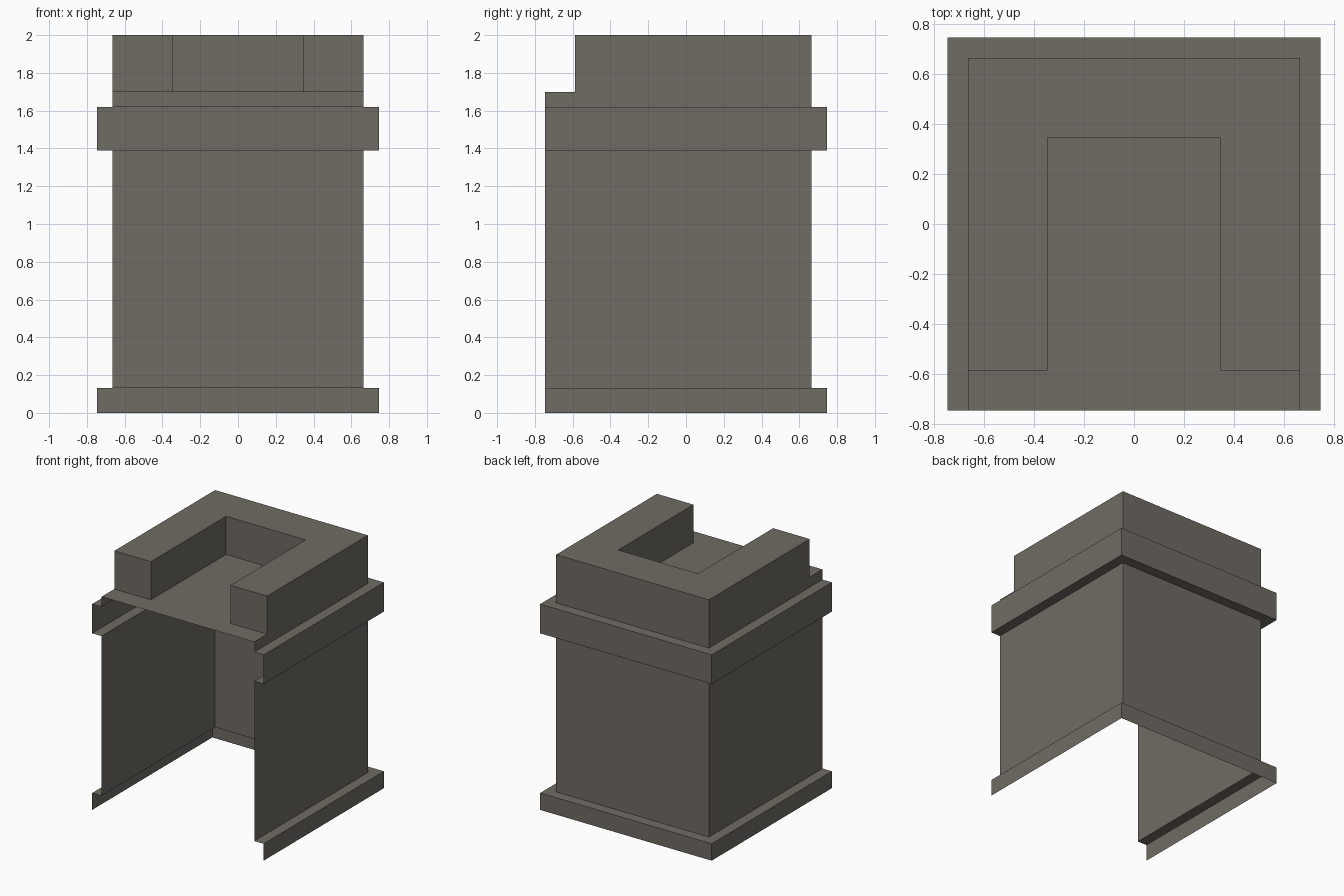
import bpy

if "Cube" in bpy.data.objects:
    bpy.data.objects.remove(bpy.data.objects["Cube"])

stone = bpy.data.materials.new("warm grey stone")
stone.diffuse_color = (0.16, 0.149, 0.127, 1)
stone.use_nodes = True
stone.node_tree.nodes["Principled BSDF"].inputs["Base Color"].default_value = stone.diffuse_color

FRONT = -0.747   # open front edge
WIDE = 0.747     # half width of the raised bands
WALL = 0.665     # half width of the walls
NOTCH = 0.347    # half width of the recess in the crown
END = -0.588     # front end of the crown arms
FLOOR, TOP = 1.70, 2.0


def make(name, verts, faces):
    mesh = bpy.data.meshes.new(name)
    mesh.from_pydata(verts, [], faces)
    mesh.materials.append(stone)
    mesh.update()
    ob = bpy.data.objects.new(name, mesh)
    bpy.context.collection.objects.link(ob)
    return ob


def strips(rings, closed):
    """Join equal rings of points, bottom to top, with quads."""
    n = len(rings[0])
    verts = [p for ring in rings for p in ring]
    faces = []
    for k in range(len(rings) - 1):
        for i in range(n if closed else n - 1):
            j = (i + 1) % n
            faces.append((k*n + i, k*n + j, (k+1)*n + j, (k+1)*n + i))
    return verts, faces


# Three-sided thin shell with base and cornice bands, open at front and bottom
profile = [(WIDE, 0), (WIDE, 0.133), (WALL, 0.133), (WALL, 1.39),
           (WIDE, 1.39), (WIDE, 1.62), (WALL, 1.62), (WALL, FLOOR)]
rings = [[(r, FRONT, z), (r, r, z), (-r, r, z), (-r, FRONT, z)]
         for r, z in profile]
make("walls", *strips(rings, False))

# Floor of the recess and the front ledge
floor = [(-WALL, FRONT), (WALL, FRONT), (WALL, END), (NOTCH, END),
         (NOTCH, NOTCH), (-NOTCH, NOTCH), (-NOTCH, END), (-WALL, END)]
make("recess_floor", [(x, y, FLOOR) for x, y in floor], [tuple(range(8))])

# Raised U-shaped crown
outline = [(-WALL, END), (-NOTCH, END), (-NOTCH, NOTCH), (NOTCH, NOTCH),
           (NOTCH, END), (WALL, END), (WALL, WALL), (-WALL, WALL)]
verts, faces = strips([[(x, y, z) for x, y in outline] for z in (FLOOR, TOP)], True)
faces.append(tuple(range(8, 16)))
make("crown", verts, faces)
